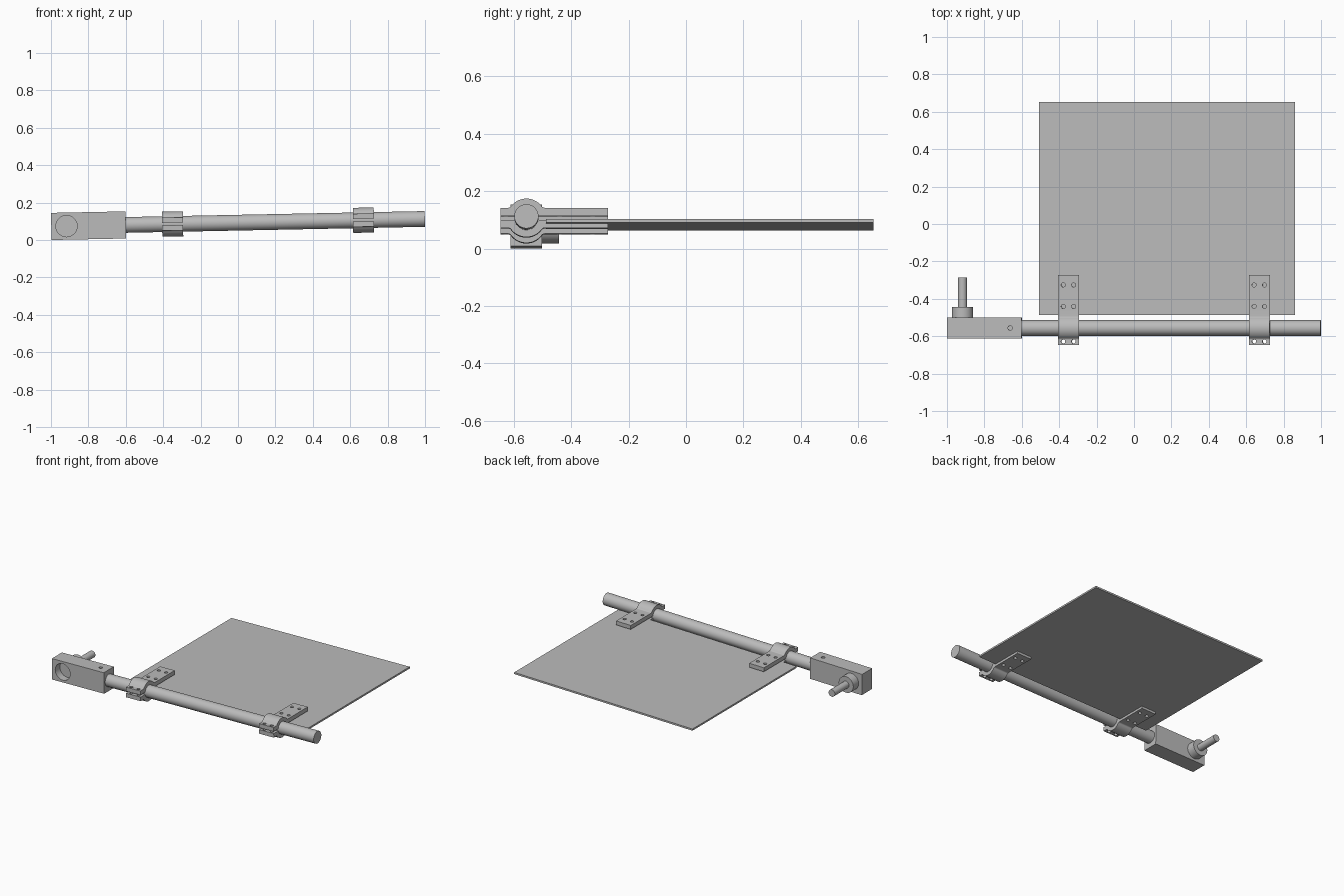
import bpy, bmesh, math
from mathutils import Matrix, Vector

if "Cube" in bpy.data.objects:
    bpy.data.objects.remove(bpy.data.objects["Cube"])

grey = bpy.data.materials.new("plain grey")
grey.use_nodes = True
colour = (0.5, 0.5, 0.5, 1)
grey.diffuse_color = colour
grey.node_tree.nodes["Principled BSDF"].inputs["Base Color"].default_value = colour

AXIS_Y = -0.556      # rod axis
ROD_R = 0.042
PIN_X = -0.917
# the whole assembly leans slightly about y
TILT = Matrix.Translation((0, 0, 0.0925)) @ Matrix.Rotation(-math.atan(0.02), 4, 'Y')


def make(name, bm):
    bmesh.ops.recalc_face_normals(bm, faces=bm.faces)
    mesh = bpy.data.meshes.new(name)
    bm.to_mesh(mesh)
    bm.free()
    mesh.transform(TILT)
    mesh.materials.append(grey)
    ob = bpy.data.objects.new(name, mesh)
    bpy.context.collection.objects.link(ob)
    return ob


def add_box(bm, lo, hi):
    lo, hi = Vector(lo), Vector(hi)
    m = Matrix.Translation((lo + hi) / 2) @ Matrix.Diagonal((*(hi - lo), 1))
    bmesh.ops.create_cube(bm, size=1, matrix=m)


def add_rod(bm, start, end, r, sides=48):
    start, end = Vector(start), Vector(end)
    d = end - start
    m = Matrix.Translation((start + end) / 2) @ d.to_track_quat('Z', 'Y').to_matrix().to_4x4()
    bmesh.ops.create_cone(bm, cap_ends=True, segments=sides, radius1=r, radius2=r,
                          depth=d.length, matrix=m)


def cut(ob, bm):
    """Subtract the cutter shape and drop the cutter."""
    cutter = make("cutter", bm)
    cutter.hide_render = True
    mod = ob.modifiers.new("holes", 'BOOLEAN')
    mod.operation, mod.solver, mod.object = 'DIFFERENCE', 'EXACT', cutter
    bpy.context.view_layer.objects.active = ob
    bpy.ops.object.modifier_apply(modifier=mod.name)
    bpy.data.objects.remove(cutter)


def smooth(ob):
    bpy.ops.object.select_all(action='DESELECT')
    ob.select_set(True)
    bpy.context.view_layer.objects.active = ob
    bpy.ops.object.shade_smooth_by_angle(angle=math.radians(30))


def arc(cy, cz, r, a0, a1, n):
    steps = [math.radians(a0 + (a1 - a0) * i / n) for i in range(n + 1)]
    return [(cy + r * math.cos(a), cz + r * math.sin(a)) for a in steps]


# Clamp half: saddle over the rod, short front flange, long back tab
def clamp_half(name, x, side):
    outer, top, gap, fillet, half = 0.067, 0.035, 0.007, 0.012, 0.056
    front, back = -0.647 - AXIS_Y, -0.272 - AXIS_Y
    fz = top + fillet
    fy = math.sqrt((outer + fillet) ** 2 - fz ** 2)
    a = math.degrees(math.atan2(fz, fy))
    g = math.degrees(math.asin(gap / ROD_R))
    outline = [(back, gap), (back, top)]
    outline += arc(fy, fz, fillet, 270, 180 + a, 6)
    outline += arc(0, 0, outer, a, 180 - a, 24)
    outline += arc(-fy, fz, fillet, -a, -90, 6)
    outline += [(front, top), (front, gap)]
    outline += arc(0, 0, ROD_R, 180 - g, g, 24)
    bm = bmesh.new()
    face = bm.faces.new([bm.verts.new((x - half, AXIS_Y + y, z * side)) for y, z in outline])
    solid = bmesh.ops.extrude_face_region(bm, geom=[face])
    bmesh.ops.translate(bm, vec=(2 * half, 0, 0),
                        verts=[v for v in solid["geom"] if isinstance(v, bmesh.types.BMVert)])
    ob = make(name, bm)
    # bolt holes
    holes = bmesh.new()
    for dx in (-0.028, 0.028):
        for y in (-0.628, -0.441, -0.326):
            add_rod(holes, (x + dx, y, -0.1), (x + dx, y, 0.1), 0.011, 20)
    cut(ob, holes)
    smooth(ob)


for label, x in (("right", -0.35), ("left", 0.671)):
    clamp_half(label + "_clamp_upper", x, 1)
    clamp_half(label + "_clamp_lower", x, -1)

# Flat panel held by the clamp tabs
bm = bmesh.new()
add_box(bm, (-0.507, -0.487, -0.019), (0.86, 0.653, -0.007))
make("panel", bm)

# Long rod
bm = bmesh.new()
add_rod(bm, (-0.62, AXIS_Y, 0), (0.999, AXIS_Y, 0), ROD_R, 64)
smooth(make("rod", bm))

# End block with a front bore and a set screw hole on top
bm = bmesh.new()
add_box(bm, (-0.9985, -0.611, -0.0725), (-0.6, -0.501, 0.0725))
block = make("end_block", bm)
bm = bmesh.new()
add_rod(bm, (PIN_X, -0.7, 0), (PIN_X, -0.56, 0), 0.057)
add_rod(bm, (-0.661, AXIS_Y, 0.04), (-0.661, AXIS_Y, 0.2), 0.012, 20)
cut(block, bm)
smooth(block)

# Collar and pin behind the block
for name, start, end, r in (("collar", -0.505, -0.443, 0.056), ("pin", -0.45, -0.287, 0.024)):
    bm = bmesh.new()
    add_rod(bm, (PIN_X, start, 0), (PIN_X, end, 0), r)
    smooth(make(name, bm))
